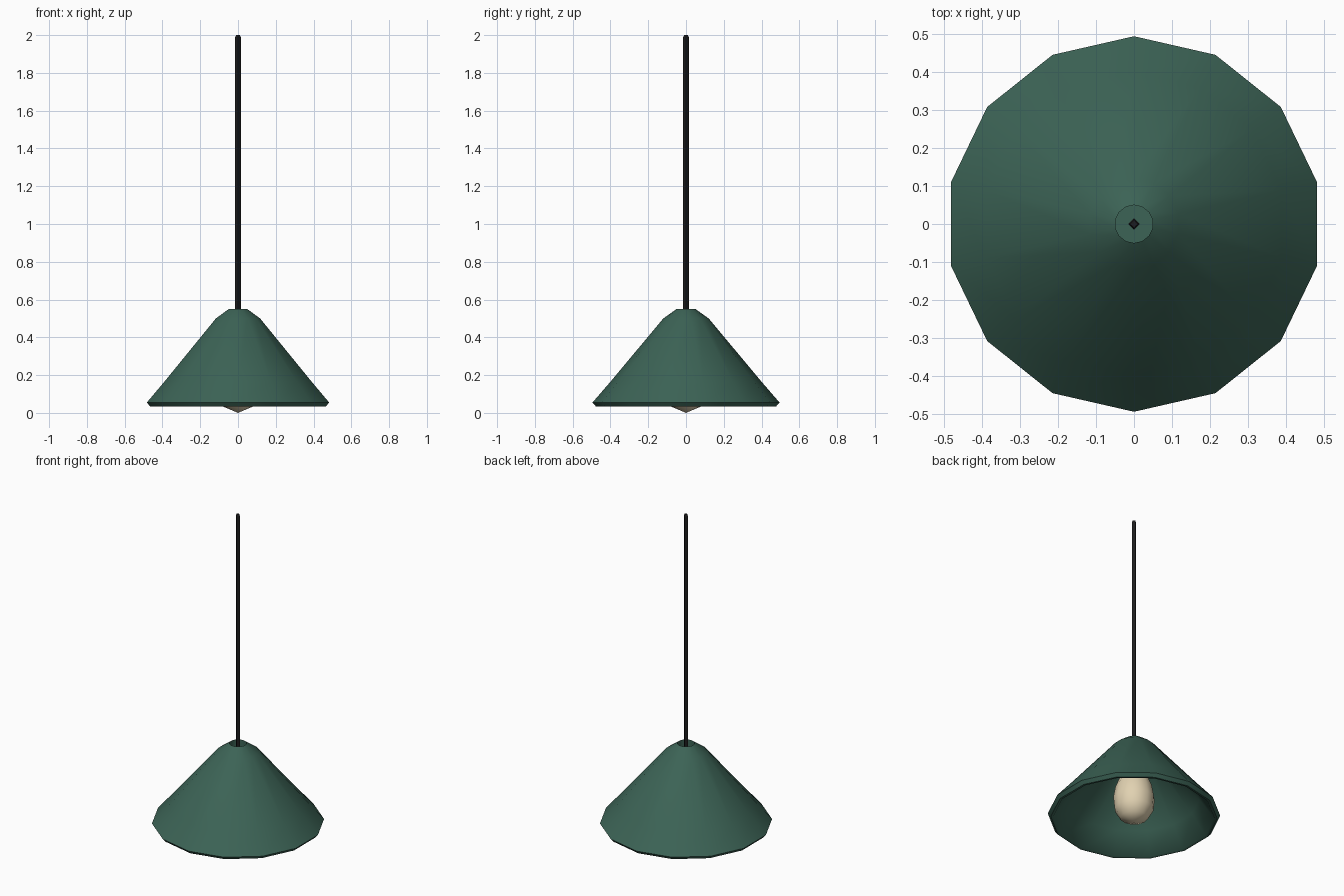
import bpy, bmesh, math

old = bpy.data.objects.get("Cube")
if old:
    bpy.data.objects.remove(old, do_unlink=True)


def make_material(name, color):
    mat = bpy.data.materials.new(name)
    mat.use_nodes = True
    mat.diffuse_color = (*color, 1)
    mat.node_tree.nodes["Principled BSDF"].inputs["Base Color"].default_value = (*color, 1)
    return mat


green = make_material("dark green", (0.045, 0.125, 0.092))
black = make_material("soft black", (0.012, 0.012, 0.013))
cream = make_material("warm cream", (0.75, 0.64, 0.44))


def lathe(name, profile, sides, mat, smooth_angle):
    """Revolve a (radius, height) profile about z, with a corner on the y axis."""
    bm = bmesh.new()
    rings = []
    for r, z in profile:
        if r == 0:
            rings.append([bm.verts.new((0, 0, z))] * sides)
        else:
            turn = [math.tau * i / sides for i in range(sides)]
            rings.append([bm.verts.new((r * math.sin(a), r * math.cos(a), z)) for a in turn])
    for low, high in zip(rings, rings[1:]):
        for i in range(sides):
            j = (i + 1) % sides
            corners = dict.fromkeys((low[i], low[j], high[j], high[i]))
            bm.faces.new(list(corners))
    bmesh.ops.recalc_face_normals(bm, faces=bm.faces)
    mesh = bpy.data.meshes.new(name)
    bm.to_mesh(mesh)
    bm.free()
    mesh.materials.append(mat)
    obj = bpy.data.objects.new(name, mesh)
    bpy.context.collection.objects.link(obj)
    if smooth_angle:
        bpy.ops.object.select_all(action="DESELECT")
        obj.select_set(True)
        bpy.context.view_layer.objects.active = obj
        bpy.ops.object.shade_smooth_by_angle(angle=math.radians(smooth_angle))
    return obj


# Thick conical shade: recessed cord hole, outer wall, rolled rim, inner wall
lathe("shade", [
    (0, 0.485), (0.05, 0.485), (0.05, 0.55), (0.12, 0.50), (0.40, 0.165),
    (0.495, 0.055), (0.478, 0.035), (0.462, 0.037), (0.375, 0.16),
    (0.10, 0.47), (0, 0.47),
], 14, green, 50)

# Square hanging cord with a chamfered end
lathe("cord", [(0, 0.45), (0.015, 0.45), (0.015, 1.99), (0.01, 2.0), (0, 2.0)], 4, black, 0)

# Pear-shaped bulb rising into the top of the shade
lathe("bulb", [
    (0, 0.0), (0.08, 0.034), (0.113, 0.09), (0.12, 0.16), (0.108, 0.23),
    (0.08, 0.30), (0.05, 0.36), (0.045, 0.40), (0, 0.40),
], 12, cream, 60)

# Socket joining the bulb to the shade
lathe("socket", [(0, 0.38), (0.055, 0.38), (0.055, 0.475), (0, 0.475)], 12, black, 40)
